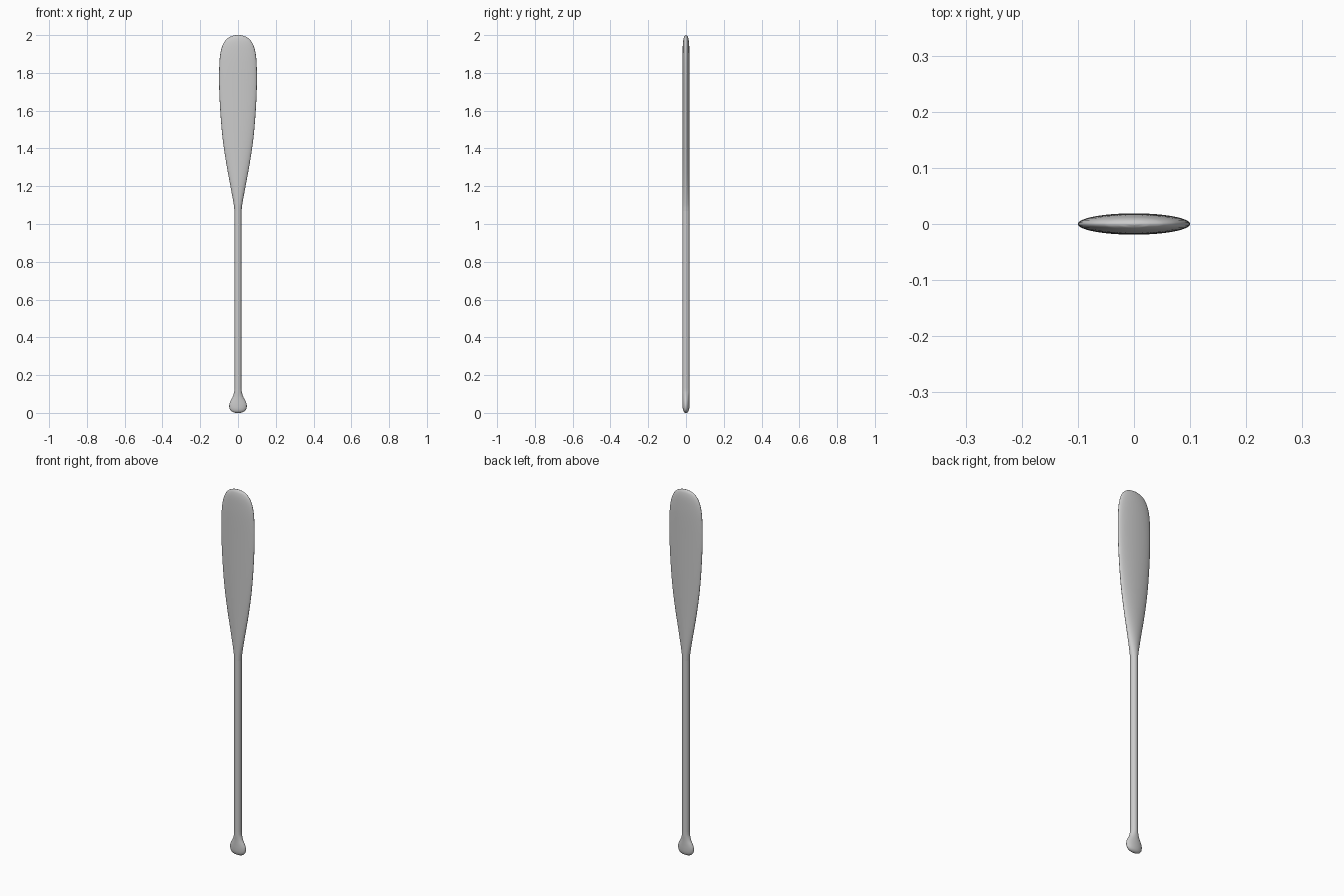
import bpy, bmesh, math

if "Cube" in bpy.data.objects:
    bpy.data.objects.remove(bpy.data.objects["Cube"])

SIDES = 32
STEPS = 5


def smooth_profile(pts):
    """Catmull-Rom interpolation of (z, half_width, half_depth) stations."""
    out = []
    for i in range(len(pts) - 1):
        p0, p1 = pts[max(i - 1, 0)], pts[i]
        p2, p3 = pts[i + 1], pts[min(i + 2, len(pts) - 1)]
        for s in range(STEPS):
            t = s / STEPS
            row = []
            for k in range(3):
                # tangents limited by the neighbouring station spacing
                m1 = (p2[k] - p0[k]) / (p2[0] - p0[0]) * (p2[0] - p1[0])
                m2 = (p3[k] - p1[k]) / (p3[0] - p1[0]) * (p2[0] - p1[0])
                a, d = p1[k], p2[k]
                row.append((2*t**3 - 3*t**2 + 1) * a + (t**3 - 2*t**2 + t) * m1
                           + (-2*t**3 + 3*t**2) * d + (t**3 - t**2) * m2)
            out.append(row)
    out.append(list(pts[-1]))
    return out


def loft(name, stations, cap_bottom=False, cap_top=False):
    """Skin a stack of elliptical sections along z."""
    bm = bmesh.new()
    rings = []
    for z, w, d in stations:
        rings.append([bm.verts.new((w * math.cos(2 * math.pi * i / SIDES),
                                    d * math.sin(2 * math.pi * i / SIDES), z))
                      for i in range(SIDES)])
    for a, b in zip(rings, rings[1:]):
        for i in range(SIDES):
            j = (i + 1) % SIDES
            bm.faces.new((a[i], a[j], b[j], b[i]))
    if cap_bottom:
        bm.faces.new(rings[0][::-1])
    if cap_top:
        bm.faces.new(rings[-1])
    mesh = bpy.data.meshes.new(name)
    bm.to_mesh(mesh)
    bm.free()
    for p in mesh.polygons:
        p.use_smooth = True
    obj = bpy.data.objects.new(name, mesh)
    bpy.context.collection.objects.link(obj)
    return obj


R = 0.019

# flared grip at the foot, with a rounded underside
grip = [(0.0, 0.012, 0.004), (0.003, 0.024, 0.009), (0.010, 0.036, 0.014),
        (0.022, 0.044, 0.017), (0.040, 0.0465, 0.018), (0.058, 0.042, 0.018),
        (0.085, 0.028, 0.018), (0.110, 0.0205, R), (0.130, R, R)]
loft("grip", smooth_profile(grip), cap_bottom=True)

# straight round shaft
loft("shaft", [(0.130, R, R), (1.07, R, R)])

# flat blade, flaring from the shaft to a rounded tip
blade = [(1.07, R, R), (1.10, 0.022, R), (1.20, 0.040, R), (1.32, 0.062, R),
         (1.45, 0.081, R), (1.60, 0.094, R), (1.74, 0.100, R),
         (1.86, 0.098, R), (1.92, 0.090, 0.018), (1.96, 0.075, 0.016),
         (1.985, 0.053, 0.012), (1.996, 0.029, 0.007), (2.0, 0.008, 0.002)]
loft("blade", smooth_profile(blade), cap_top=True)
